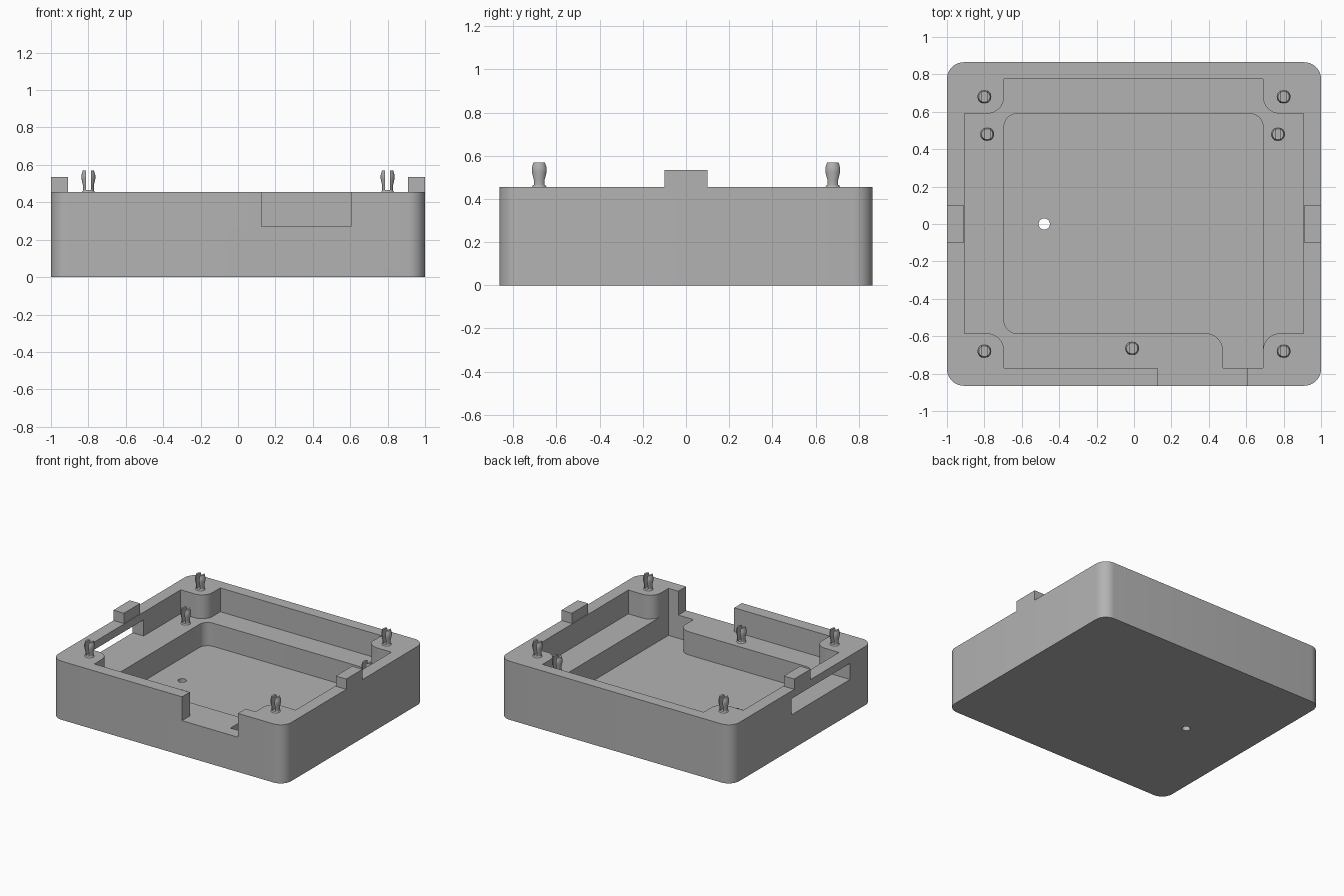
import bpy, bmesh, math
from mathutils import Vector

if "Cube" in bpy.data.objects:
    bpy.data.objects.remove(bpy.data.objects["Cube"], do_unlink=True)

grey = bpy.data.materials.new("plain_grey")
grey.use_nodes = True
grey.diffuse_color = (0.45, 0.45, 0.45, 1)
grey.node_tree.nodes["Principled BSDF"].inputs["Base Color"].default_value = grey.diffuse_color

RIM, LEDGE, FLOOR = 0.455, 0.27, 0.09


def finish(name, bm):
    bmesh.ops.recalc_face_normals(bm, faces=bm.faces)
    mesh = bpy.data.meshes.new(name)
    bm.to_mesh(mesh)
    bm.free()
    mesh.materials.append(grey)
    obj = bpy.data.objects.new(name, mesh)
    bpy.context.collection.objects.link(obj)
    return obj


def rounded(corners, steps=8):
    """Outline points; a corner with a third value is filleted by that radius."""
    out = []
    for i, c in enumerate(corners):
        p = Vector(c[:2])
        if len(c) < 3:
            out.append(p)
            continue
        r = c[2]
        a = (Vector(corners[i - 1][:2]) - p).normalized()
        b = (Vector(corners[(i + 1) % len(corners)][:2]) - p).normalized()
        for k in range(steps + 1):
            t = k / steps * math.pi / 2
            out.append(p + a * r * (1 - math.sin(t)) + b * r * (1 - math.cos(t)))
    return out


def prism(name, corners, z0, z1):
    bm = bmesh.new()
    face = bm.faces.new([bm.verts.new((p.x, p.y, z0)) for p in rounded(corners)])
    top = bmesh.ops.extrude_face_region(bm, geom=[face])["geom"]
    verts = [v for v in top if isinstance(v, bmesh.types.BMVert)]
    bmesh.ops.translate(bm, verts=verts, vec=(0, 0, z1 - z0))
    return finish(name, bm)


def box(name, x0, x1, y0, y1, z0, z1):
    return prism(name, [(x0, y0), (x1, y0), (x1, y1), (x0, y1)], z0, z1)


def activate(obj):
    bpy.ops.object.select_all(action='DESELECT')
    obj.select_set(True)
    bpy.context.view_layer.objects.active = obj


def cut(obj, cutter):
    cutter.hide_render = True
    mod = obj.modifiers.new("cut", 'BOOLEAN')
    mod.operation, mod.solver, mod.object = 'DIFFERENCE', 'EXACT', cutter
    activate(obj)
    bpy.ops.object.modifier_apply(modifier=mod.name)
    bpy.data.objects.remove(cutter, do_unlink=True)


def smooth(obj):
    activate(obj)
    bpy.ops.object.shade_smooth_by_angle(angle=math.radians(30))


# Outer case
W, D, R = 1.0, 0.865, 0.09
case = prism("case", [(-W, -D, R), (W, -D, R), (W, D, R), (-W, D, R)], 0, RIM)

# Upper cavity between the corner posts, open to the front notch
cut(case, prism("cavity", [
    (-0.695, -0.77), (0.125, -0.77), (0.125, -1), (0.605, -1), (0.605, -0.77),
    (0.69, -0.77), (0.69, -0.585, R), (0.905, -0.585), (0.905, 0.59),
    (0.69, 0.59, R), (0.69, 0.775), (-0.695, 0.775), (-0.695, 0.59, R),
    (-0.905, 0.59), (-0.905, -0.585), (-0.695, -0.585, R)], LEDGE, 0.6))

# Deep pocket with its front bay
cut(case, prism("pocket", [
    (0.475, -0.77), (0.69, -0.77), (0.69, 0.59, 0.07), (-0.695, 0.59, 0.07),
    (-0.695, -0.585, 0.07), (0.475, -0.585, R)], FLOOR, 0.36))

# Side window and floor hole
cut(case, box("window", -1.1, -0.85, -0.585, 0.135, LEDGE, 0.395))
h = 0.03
cut(case, prism("hole", [(-0.48 + sx * h, sy * h, h) for sx, sy in
                         ((-1, -1), (1, -1), (1, 1), (-1, 1))], -0.1, 0.2))
smooth(case)

# Locating tabs on the side walls
for side, x0 in (("right", -W), ("left", 0.91)):
    box(side + "_tab", x0, x0 + 0.09, -0.1, 0.1, RIM, 0.535)

# Split snap peg, turned from a profile
bm = bmesh.new()
profile = [(0, 0), (0.034, 0), (0.029, 0.008), (0.029, 0.035), (0.037, 0.07),
           (0.037, 0.09), (0.03, 0.115), (0, 0.115)]
verts = [bm.verts.new((r, 0, z)) for r, z in profile]
edges = [bm.edges.new(pair) for pair in zip(verts, verts[1:])]
bmesh.ops.spin(bm, geom=verts + edges, axis=(0, 0, 1), cent=(0, 0, 0),
               angle=math.tau, steps=32)
bmesh.ops.remove_doubles(bm, verts=bm.verts, dist=0.0001)
peg = finish("rim_peg", bm)
cut(peg, box("slot", -0.014, 0.014, -0.1, 0.1, 0.01, 0.2))
smooth(peg)

# Pegs on the corner posts and on the ledge
spots = [(sx * 0.8, y, RIM, "rim_peg") for sx in (-1, 1) for y in (-0.68, 0.68)]
spots += [(x, y, LEDGE, "ledge_peg") for x, y in ((-0.785, 0.48), (0.77, 0.48), (-0.01, -0.665))]
for i, (x, y, z, name) in enumerate(spots):
    obj = peg
    if i:
        obj = peg.copy()
        bpy.context.collection.objects.link(obj)
        obj.name = name
    obj.location = (x, y, z)
